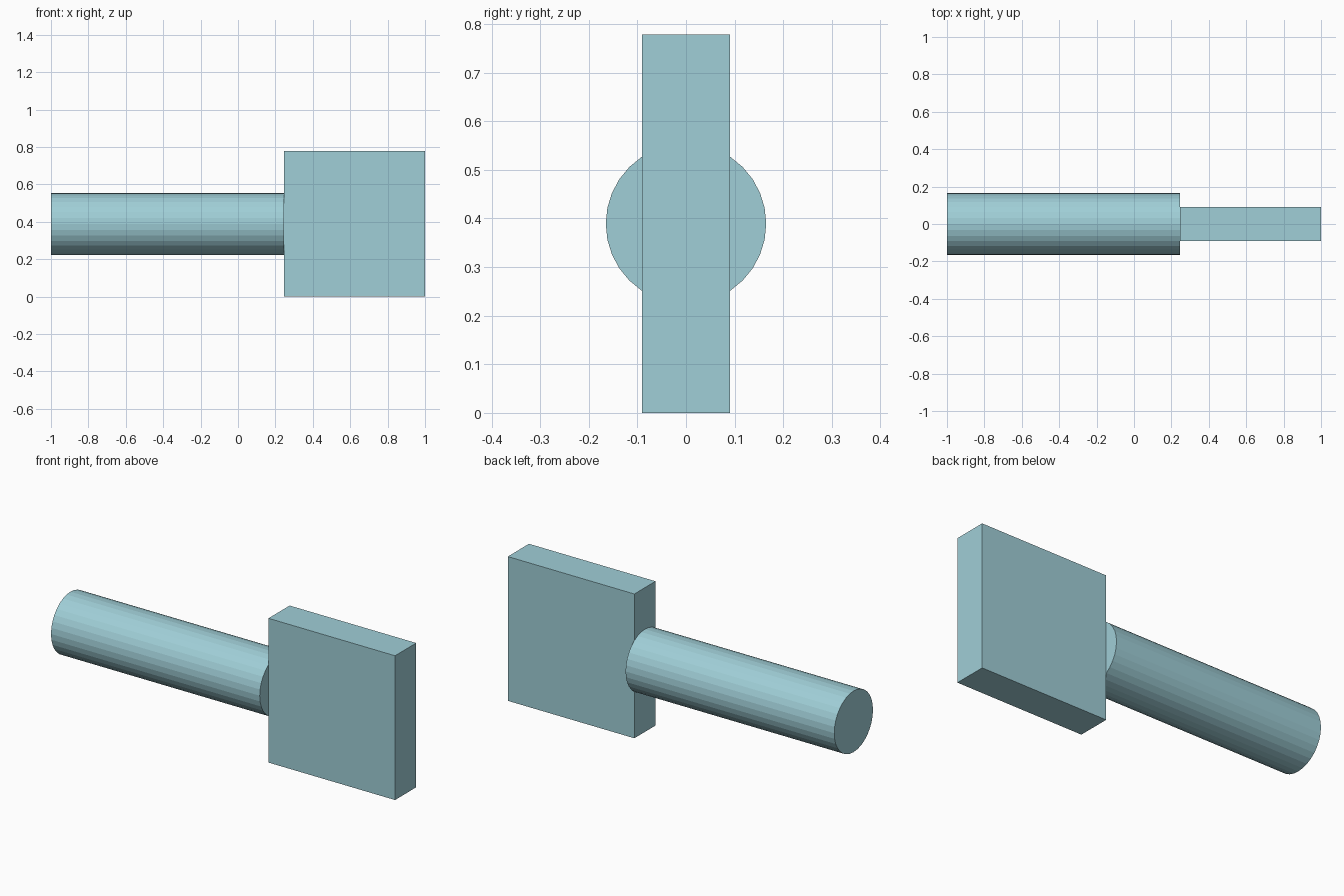
import bpy
import math

if "Cube" in bpy.data.objects:
    bpy.data.objects.remove(bpy.data.objects["Cube"])

LENGTH_SPLIT = 0.245   # x where the handle meets the head
HEIGHT = 0.778
MID_Z = HEIGHT / 2

mat = bpy.data.materials.new("pale teal")
mat.diffuse_color = (0.35, 0.62, 0.68, 1.0)
mat.use_nodes = True
mat.node_tree.nodes["Principled BSDF"].inputs["Base Color"].default_value = mat.diffuse_color

# Round handle lying along x
bpy.ops.mesh.primitive_cylinder_add(
    vertices=32, radius=0.165, depth=LENGTH_SPLIT + 1.0,
    location=((LENGTH_SPLIT - 1.0) / 2, 0, MID_Z),
    rotation=(0, math.pi / 2, 0))
handle = bpy.context.object
handle.name = "handle"
handle.data.materials.append(mat)

# Flat rectangular head
bpy.ops.mesh.primitive_cube_add(
    size=1, location=((LENGTH_SPLIT + 1.0) / 2, 0, MID_Z))
head = bpy.context.object
head.name = "head"
head.scale = (1.0 - LENGTH_SPLIT, 0.18, HEIGHT)
head.data.materials.append(mat)
